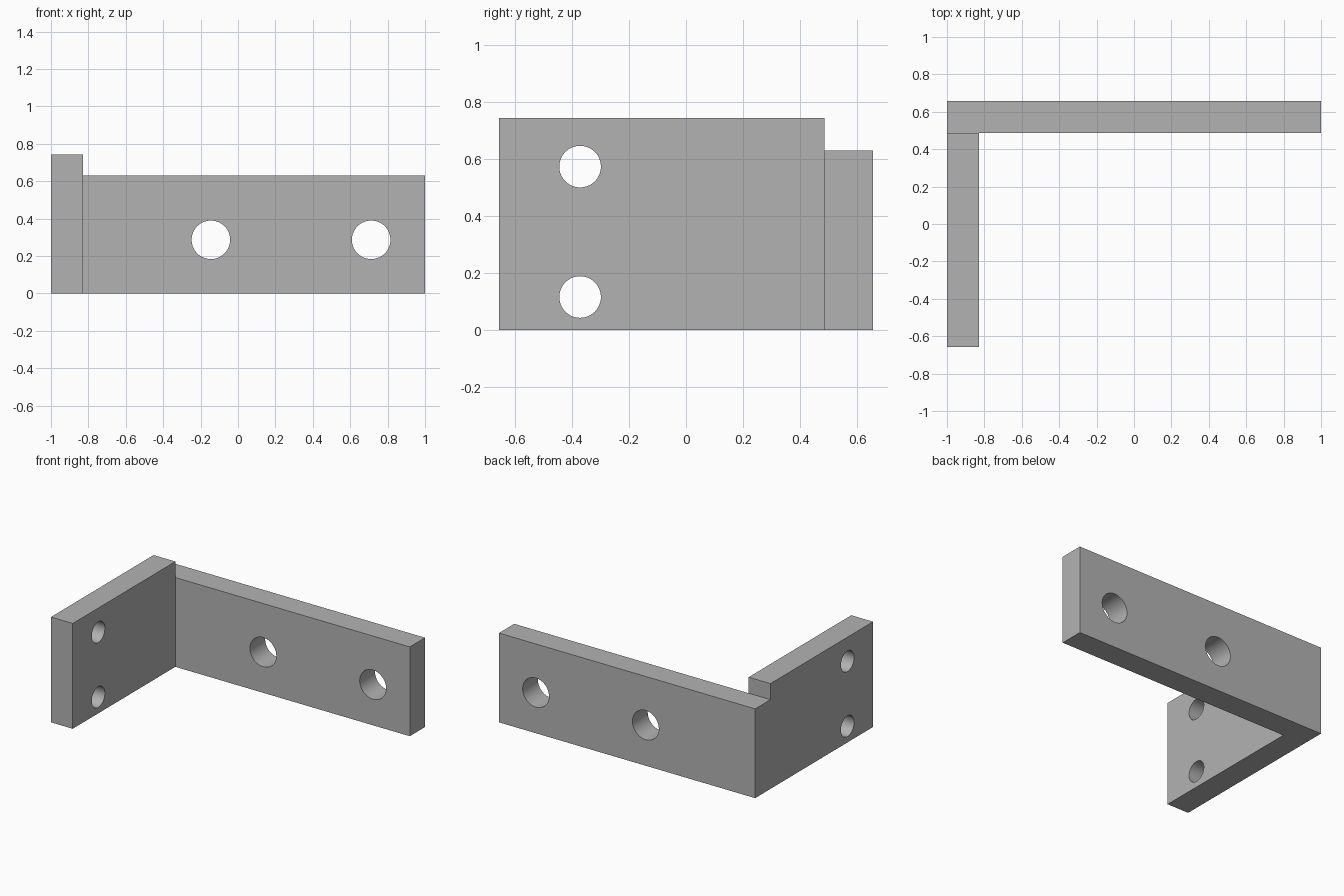
import bpy
import math

default_cube = bpy.data.objects.get("Cube")
if default_cube:
    bpy.data.objects.remove(default_cube, do_unlink=True)

# Overall dimensions
THICK = 0.17
HALF_X, HALF_Y = 1.0, 0.657
BACK_HEIGHT, SIDE_HEIGHT = 0.63, 0.743
INNER_Y = HALF_Y - THICK

grey = bpy.data.materials.new("plain_grey")
grey.use_nodes = True
grey.diffuse_color = (0.45, 0.45, 0.45, 1)
grey.node_tree.nodes["Principled BSDF"].inputs["Base Color"].default_value = grey.diffuse_color


def plate(name, low, high):
    """Box between two opposite corners."""
    centre = [(a + b) / 2 for a, b in zip(low, high)]
    bpy.ops.mesh.primitive_cube_add(size=1, location=centre)
    obj = bpy.context.object
    obj.name = name
    obj.scale = [b - a for a, b in zip(low, high)]
    bpy.ops.object.transform_apply(location=True, rotation=False, scale=True)
    obj.data.materials.append(grey)
    return obj


def combine(target, tool, operation):
    """Apply an exact boolean and discard the tool."""
    mod = target.modifiers.new(operation.lower(), "BOOLEAN")
    mod.operation = operation
    mod.solver = "EXACT"
    mod.object = tool
    bpy.context.view_layer.objects.active = target
    bpy.ops.object.modifier_apply(modifier=mod.name)
    bpy.data.objects.remove(tool, do_unlink=True)


def drill(target, centre, radius, rotation):
    bpy.ops.mesh.primitive_cylinder_add(vertices=64, radius=radius, depth=THICK * 2,
                                        location=centre, rotation=rotation)
    cutter = bpy.context.object
    cutter.name = "hole_cutter"
    cutter.hide_render = True
    cutter.data.materials.append(grey)
    combine(target, cutter, "DIFFERENCE")


# Long plate along the back with two large holes
bracket = plate("angle_bracket", (-HALF_X, INNER_Y, 0), (HALF_X, HALF_Y, BACK_HEIGHT))
for x in (-0.145, 0.712):
    drill(bracket, (x, INNER_Y + THICK / 2, 0.287), 0.103, (math.pi / 2, 0, 0))

# Taller plate running forward at one end with two small holes
side = plate("side_plate", (-HALF_X, -HALF_Y, 0), (-HALF_X + THICK, INNER_Y, SIDE_HEIGHT))
for z in (0.115, 0.573):
    drill(side, (-HALF_X + THICK / 2, -0.372, z), 0.073, (0, math.pi / 2, 0))

# Join the plates into one solid, with smooth bores and sharp edges
combine(bracket, side, "UNION")
bpy.ops.object.select_all(action="DESELECT")
bracket.select_set(True)
bpy.context.view_layer.objects.active = bracket
bpy.ops.object.shade_smooth_by_angle(angle=math.radians(30))
